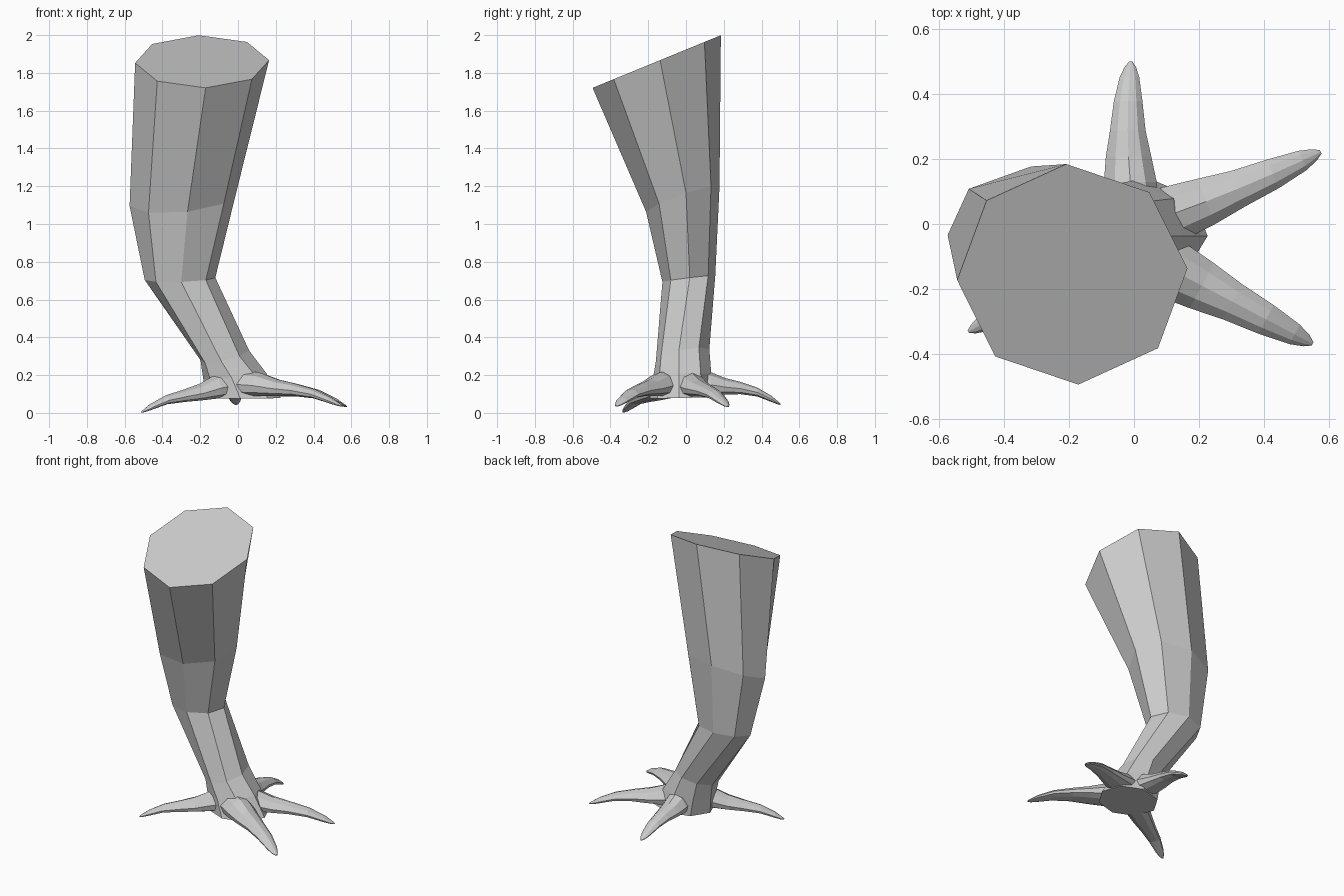
import bpy, bmesh, math
from mathutils import Vector

if "Cube" in bpy.data.objects:
    bpy.data.objects.remove(bpy.data.objects["Cube"])

grey = bpy.data.materials.new("pale_grey")
grey.diffuse_color = (0.6, 0.6, 0.6, 1)
grey.use_nodes = True
grey.node_tree.nodes["Principled BSDF"].inputs["Base Color"].default_value = grey.diffuse_color


def loft(name, rings):
    """Skin a list of equal-sized rings and cap both ends."""
    bm = bmesh.new()
    rows = [[bm.verts.new(p) for p in ring] for ring in rings]
    n = len(rows[0])
    for a, b in zip(rows, rows[1:]):
        for i in range(n):
            j = (i + 1) % n
            bm.faces.new((a[i], a[j], b[j], b[i]))
    bm.faces.new(rows[0][::-1])
    bm.faces.new(rows[-1])
    bmesh.ops.recalc_face_normals(bm, faces=bm.faces)
    mesh = bpy.data.meshes.new(name)
    bm.to_mesh(mesh)
    bm.free()
    mesh.materials.append(grey)
    obj = bpy.data.objects.new(name, mesh)
    bpy.context.collection.objects.link(obj)
    return obj


def octagon(cx, cy, cz, rx, ry, slope_x, slope_y, turn):
    """Eight-sided ring lying in a tilted plane."""
    ring = []
    for i in range(8):
        a = math.radians(turn + 45 * i)
        dx, dy = rx * math.cos(a), ry * math.sin(a)
        ring.append((cx + dx, cy + dy, cz + slope_x * dx + slope_y * dy))
    return ring


# Leg from the slanted thigh cut down to the sole
leg = loft("bird_leg", [
    octagon(-.19, -.155, 1.86, .355, .34, 0, .41, 3),         # thigh cut
    octagon(-.292, -.017, 1.13, .283, .195, .1, .35, 5),      # calf
    octagon(-.307, .015, .71, .187, .14, .03, .12, 2),        # hock
    octagon(-.07, -.018, .305, .13, .143, .23, .2, -8),       # ankle
    octagon(-.017, -.02, .195, .168, .155, .09, .04, -6),     # top of palm
    octagon(.027, -.025, .079, .2, .168, 0, .02, -4),         # sole
])

# Toe cross-section: (sideways, height), arched above and flat below
HALF = [(.55, .85), (.95, .45), (.85, .15), (.4, 0)]
SECTION = [(0, 1)] + HALF + [(-s, h) for s, h in reversed(HALF)]

# Shared toe taper: fraction along, half width, bottom z, top z
TAPER = [(0, .09, .09, .23), (.21, .092, .088, .212), (.38, .079, .088, .175),
         (.55, .062, .087, .152), (.74, .05, .075, .122), (.9, .034, .046, .078),
         (.965, .02, .034, .052), (1, .006, .03, .038)]


def toe(name, start, end, width, lift, bow):
    """Tapered, drooping toe between two plan points, bowed to its left."""
    start, end = Vector(start), Vector(end)
    d = (end - start).normalized()
    side = Vector((-d.y, d.x))
    rings = []
    for t, w, lo, hi in TAPER:
        c = start.lerp(end, t) + side * (bow * 4 * t * (1 - t))
        rise = lift * min(1, 2 * t)
        ring = []
        for s, h in SECTION:
            p = c + side * (s * w * width)
            ring.append((p.x, p.y, lo + (hi - lo) * h + rise))
        rings.append(ring)
    return loft(name, rings)


toes = [
    toe("upper_right_toe", (0, -.01), (.575, .222), 1, 0, -.01),
    toe("lower_right_toe", (0, -.08), (.55, -.369), 1.05, .003, 0),
    toe("back_toe", (0, .03), (-.01, .5), .93, .012, .014),
    toe("left_toe", (-.02, -.06), (-.51, -.332), .85, -.029, 0),
]

# Fuse the toes into the palm as one skin
for t in toes:
    mod = leg.modifiers.new("join_" + t.name, 'BOOLEAN')
    mod.operation = 'UNION'
    mod.solver = 'EXACT'
    mod.object = t
bpy.context.view_layer.update()
leg_eval = leg.evaluated_get(bpy.context.evaluated_depsgraph_get())
fused = bpy.data.meshes.new_from_object(leg_eval)
leg.modifiers.clear()
leg.data = fused
for t in toes:
    bpy.data.objects.remove(t)
